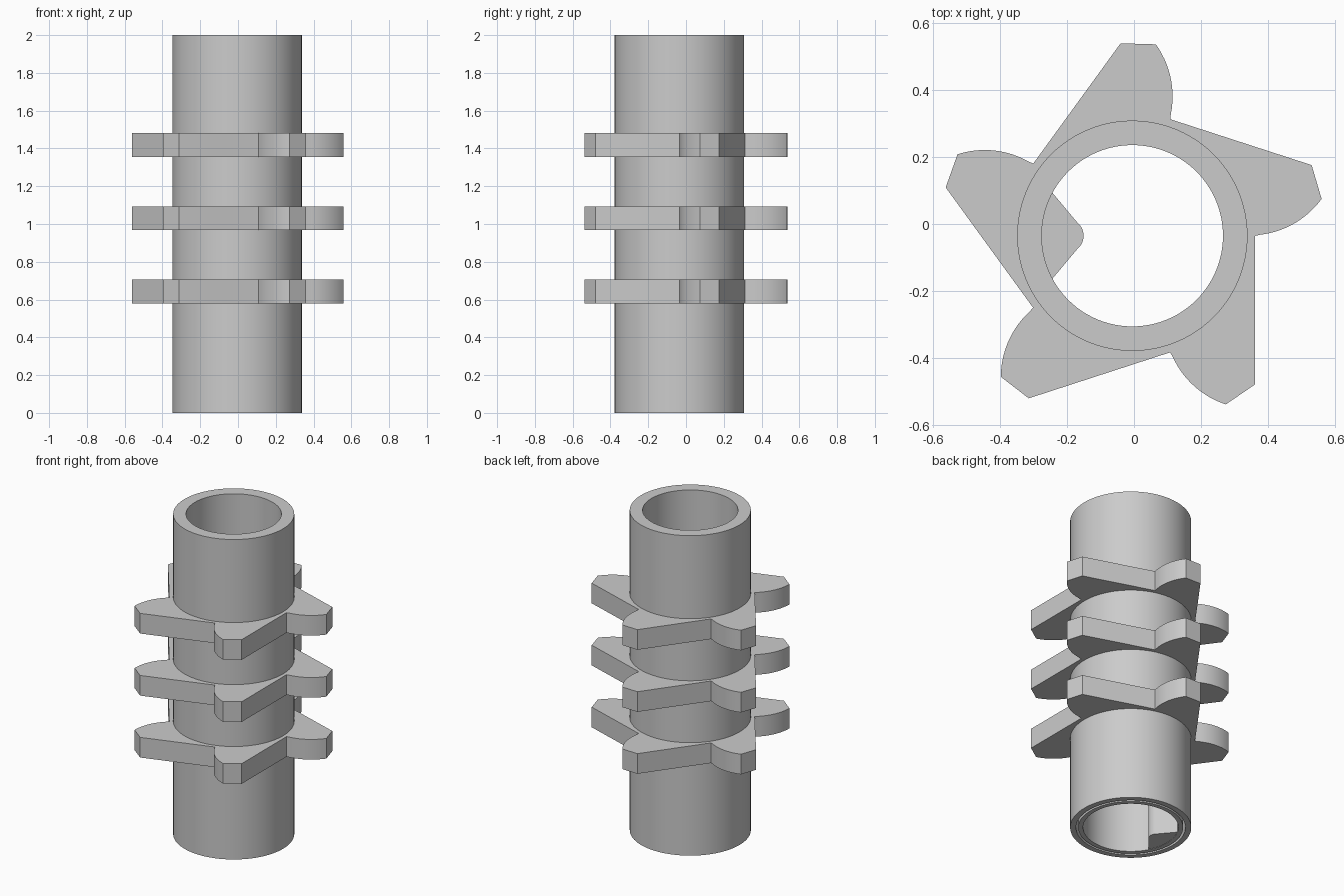
import bpy, bmesh
from math import sin, cos, pi, radians
from mathutils import Matrix, Vector

CENTRE = Vector((-0.005, -0.035, 0))
HEIGHT = 2.0
OUTER, BORE = 0.343, 0.27

cube = bpy.data.objects.get("Cube")
if cube:
    bpy.data.objects.remove(cube, do_unlink=True)

grey = bpy.data.materials.new("plain grey")
grey.use_nodes = True
grey.diffuse_color = (0.6, 0.6, 0.6, 1)
grey.node_tree.nodes["Principled BSDF"].inputs["Base Color"].default_value = (0.6, 0.6, 0.6, 1)


def finish(bm, name):
    bmesh.ops.recalc_face_normals(bm, faces=bm.faces)
    mesh = bpy.data.meshes.new(name)
    bm.to_mesh(mesh)
    bm.free()
    mesh.materials.append(grey)
    ob = bpy.data.objects.new(name, mesh)
    ob.location = CENTRE
    bpy.context.collection.objects.link(ob)
    bpy.ops.object.select_all(action='DESELECT')
    ob.select_set(True)
    bpy.context.view_layer.objects.active = ob
    bpy.ops.object.shade_smooth_by_angle(angle=radians(30))
    return ob


def arc(cx, cy, r, start, end, steps):
    angles = [radians(start + (end - start) * i / steps) for i in range(steps + 1)]
    return [(cx + r * cos(a), cy + r * sin(a)) for a in angles]


def prism(name, loops, z0, z1):
    """Extrude an outline, with any further loops as holes."""
    bm = bmesh.new()
    for loop in loops:
        vs = [bm.verts.new((x, y, z0)) for x, y in loop]
        for a, b in zip(vs, vs[1:] + vs[:1]):
            bm.edges.new((a, b))
    bmesh.ops.triangle_fill(bm, edges=bm.edges[:], use_beauty=True, normal=(0, 0, 1))
    top = bmesh.ops.extrude_face_region(bm, geom=bm.faces[:], use_keep_orig=True)["geom"]
    bmesh.ops.translate(bm, vec=(0, 0, z1 - z0),
                        verts=[g for g in top if isinstance(g, bmesh.types.BMVert)])
    return finish(bm, name)


def lathe(name, profile, segments=96):
    """Revolve a closed profile of (radius, height) around z."""
    bm = bmesh.new()
    rings = [[bm.verts.new((r * cos(2 * pi * i / segments), r * sin(2 * pi * i / segments), z))
              for r, z in profile] for i in range(segments)]
    n = len(profile)
    for a, b in zip(rings, rings[1:] + rings[:1]):
        for j in range(n):
            k = (j + 1) % n
            bm.faces.new((a[j], b[j], b[k], a[k]))
    return finish(bm, name)


# Hollow tube with a fine groove in the bottom rim
lathe("tube", [(BORE, 0), (0.297, 0), (0.297, 0.1), (0.31, 0.1), (0.31, 0),
               (OUTER, 0), (OUTER, HEIGHT), (BORE, HEIGHT)])

# Five-toothed plates: straight flank, blunt tip, curved flank
tooth = [(-0.295, 0.215), (-0.035, 0.573), (0.07, 0.57)]
tooth += arc(-0.145, 0.415, 0.265, 35.8, -15.3, 14)[1:-1]
outline = []
for i in range(5):
    turn = Matrix.Rotation(radians(-72 * i), 2)
    outline += [tuple(turn @ Vector(p)) for p in tooth]
hole = arc(0, 0, 0.325, 0, 360, 64)[:-1]

for label, z in (("lower", 0.58), ("middle", 0.967), ("upper", 1.355)):
    prism(label + "_toothed_plate", [outline, hole], z, z + 0.126)

# Rounded wedge key inside the bore
key = [(-0.28, 0.05), (-0.28, -0.05), (-0.238, -0.128)]
key += arc(-0.195, 0, 0.05, -50, 50, 12) + [(-0.238, 0.128)]
prism("bore_key", [key], 0.002, 1.0)
